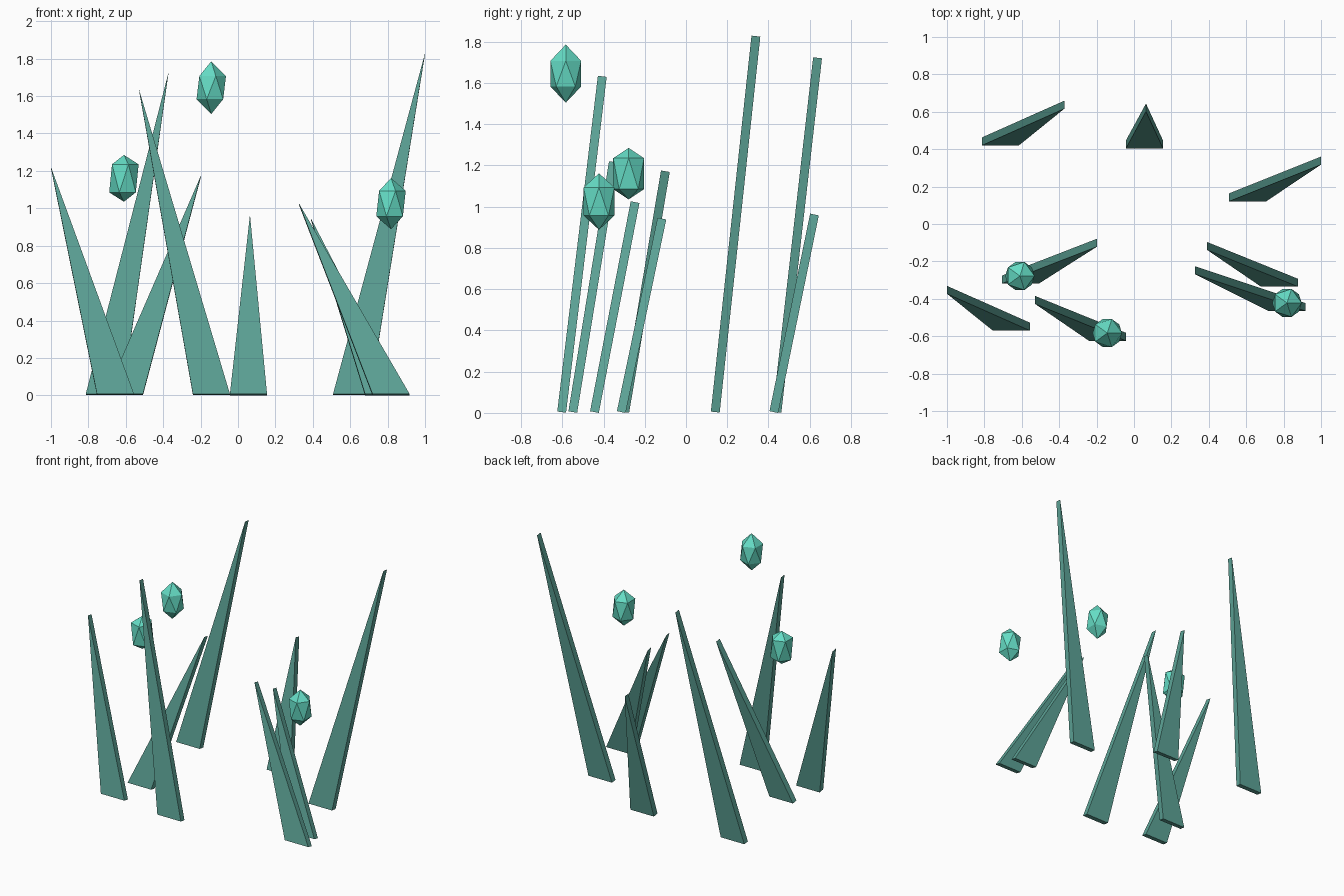
import bpy, bmesh
from mathutils import Vector

if "Cube" in bpy.data.objects:
    bpy.data.objects.remove(bpy.data.objects["Cube"])


def material(name, rgb):
    m = bpy.data.materials.new(name)
    m.diffuse_color = (*rgb, 1)
    m.use_nodes = True
    m.node_tree.nodes["Principled BSDF"].inputs["Base Color"].default_value = m.diffuse_color
    return m


blade_mat = material("dull teal", (0.11, 0.37, 0.31))
gem_mat = material("bright aqua", (0.13, 0.72, 0.56))


def add(name, bm, mat):
    bmesh.ops.recalc_face_normals(bm, faces=bm.faces[:])
    me = bpy.data.meshes.new(name)
    bm.to_mesh(me)
    bm.free()
    me.materials.append(mat)
    ob = bpy.data.objects.new(name, me)
    bpy.context.collection.objects.link(ob)
    return ob


THICK, HALF, LEAN = 0.043, 0.099, 0.197


def blade(i, x, y, tip_x, top):
    """Triangular slab leaning back; thickness runs along its face normal."""
    base, tip = Vector((x, y, 0.004)), Vector((tip_x, y + LEAN, top - 0.003))
    side = Vector((HALF, 0, 0))
    n = side.cross(tip - base).normalized() * THICK / 2
    bm = bmesh.new()
    tri = (base - side, base + side, tip)
    front, back = ([bm.verts.new(p + s * n) for p in tri] for s in (1, -1))
    bm.faces.new(front)
    bm.faces.new(back[::-1])
    for a in range(3):
        b = (a + 1) % 3
        bm.faces.new((front[a], back[a], back[b], front[b]))
    add(f"blade_{i}", bm, blade_mat)


# base x, base y, tip x, tip height
for i, b in enumerate([
    (-0.715, 0.441, -0.372, 1.725), (0.056, 0.426, 0.064, 0.965),
    (0.607, 0.142, 1.0, 1.83), (-0.607, -0.297, -0.198, 1.175),
    (-0.655, -0.549, -1.0, 1.22), (-0.142, -0.603, -0.529, 1.635),
    (0.778, -0.314, 0.39, 0.945), (0.818, -0.444, 0.326, 1.025),
], 1):
    blade(i, *b)


# floating gems: stretched icosahedra (centre, half height, ring height)
for i, (c, h, ring) in enumerate([
    ((-0.143, -0.583, 1.645), 0.141, 0.062),
    ((-0.61, -0.278, 1.16), 0.125, 0.075),
    ((0.818, -0.422, 1.025), 0.137, 0.068),
], 1):
    bm = bmesh.new()
    bmesh.ops.create_icosphere(bm, subdivisions=1, radius=0.088)
    for v in bm.verts:
        pole = abs(v.co.z) > 0.08
        v.co.z = (h if pole else ring) * (1 if v.co.z > 0 else -1)
    add(f"gem_{i}", bm, gem_mat).location = c
